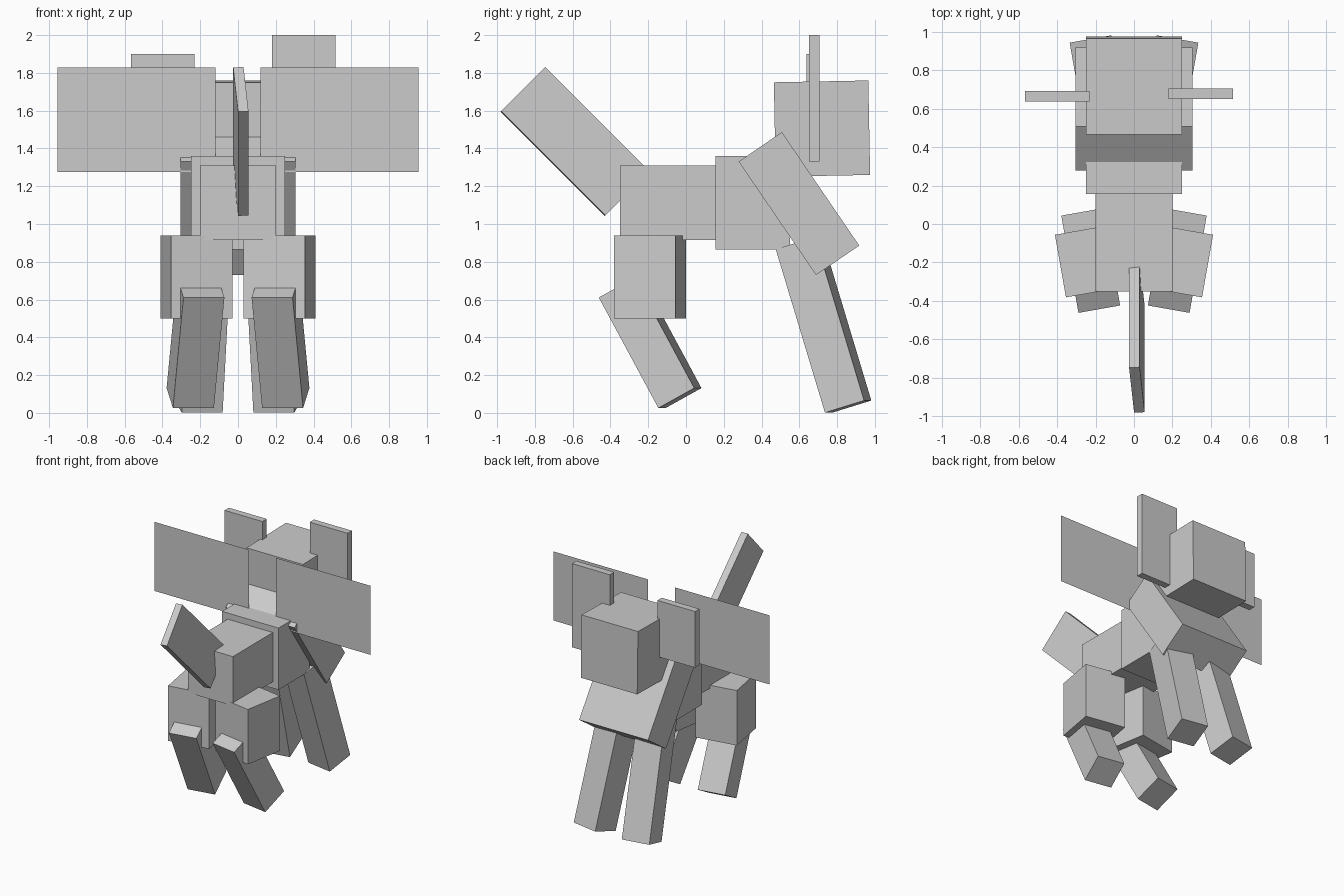
import bpy
from math import radians
from mathutils import Matrix

if "Cube" in bpy.data.objects:
    bpy.data.objects.remove(bpy.data.objects["Cube"])


def box(name, center, size, tilt=0, yaw=0, roll=0):
    """Box with a pitch (tilt), a turn about z (yaw) and a twist about its own length (roll)."""
    bpy.ops.mesh.primitive_cube_add(size=1)
    ob = bpy.context.object
    ob.name = name
    rot = (Matrix.Rotation(radians(yaw), 4, 'Z')
           @ Matrix.Rotation(radians(tilt), 4, 'X')
           @ Matrix.Rotation(radians(roll), 4, 'Z'))
    ob.matrix_world = Matrix.Translation(center) @ rot @ Matrix.Diagonal((*size, 1))
    return ob


def plate(name, x0, x1, y, z0, z1):
    """Zero-thickness upright sheet."""
    me = bpy.data.meshes.new(name)
    me.from_pydata([(x0, y, z0), (x1, y, z0), (x1, y, z1), (x0, y, z1)], [], [(0, 1, 2, 3)])
    ob = bpy.data.objects.new(name, me)
    bpy.context.collection.objects.link(ob)


# Trunk: rump, chest and slanted shoulder block
box("rump", (0, -0.0975, 1.113), (0.40, 0.505, 0.395))
box("chest", (0, 0.353, 1.112), (0.50, 0.395, 0.495))
box("shoulder_block", (0, 0.598, 1.108), (0.61, 0.277, 0.727), tilt=34.3)

# Head and uneven ears
box("head", (0, 0.72, 1.505), (0.50, 0.50, 0.50), tilt=1.1)
box("ear_right", (0.348, 0.678, 1.665), (0.335, 0.055, 0.67))
box("ear_left", (-0.398, 0.665, 1.675), (0.335, 0.055, 0.45))

# Raised tail
box("tail", (0.015, -0.587, 1.437), (0.055, 0.332, 0.78), tilt=45, roll=4.5)

# Paired parts
for side, s in (("right", 1), ("left", -1)):
    box("thigh_" + side, (s * 0.22, -0.19, 0.72), (0.33, 0.33, 0.44), yaw=-10 * s)
    box("lower_leg_" + side, (s * 0.225, -0.19, 0.371), (0.22, 0.22, 0.667), tilt=28.7, yaw=-10 * s)
    box("long_leg_" + side, (s * 0.185, 0.728, 0.466), (0.22, 0.22, 0.905), tilt=17, yaw=-10 * s)
    plate("side_panel_" + side, *sorted((s * 0.12, s * 0.955)), 0.31, 1.275, 1.828)
